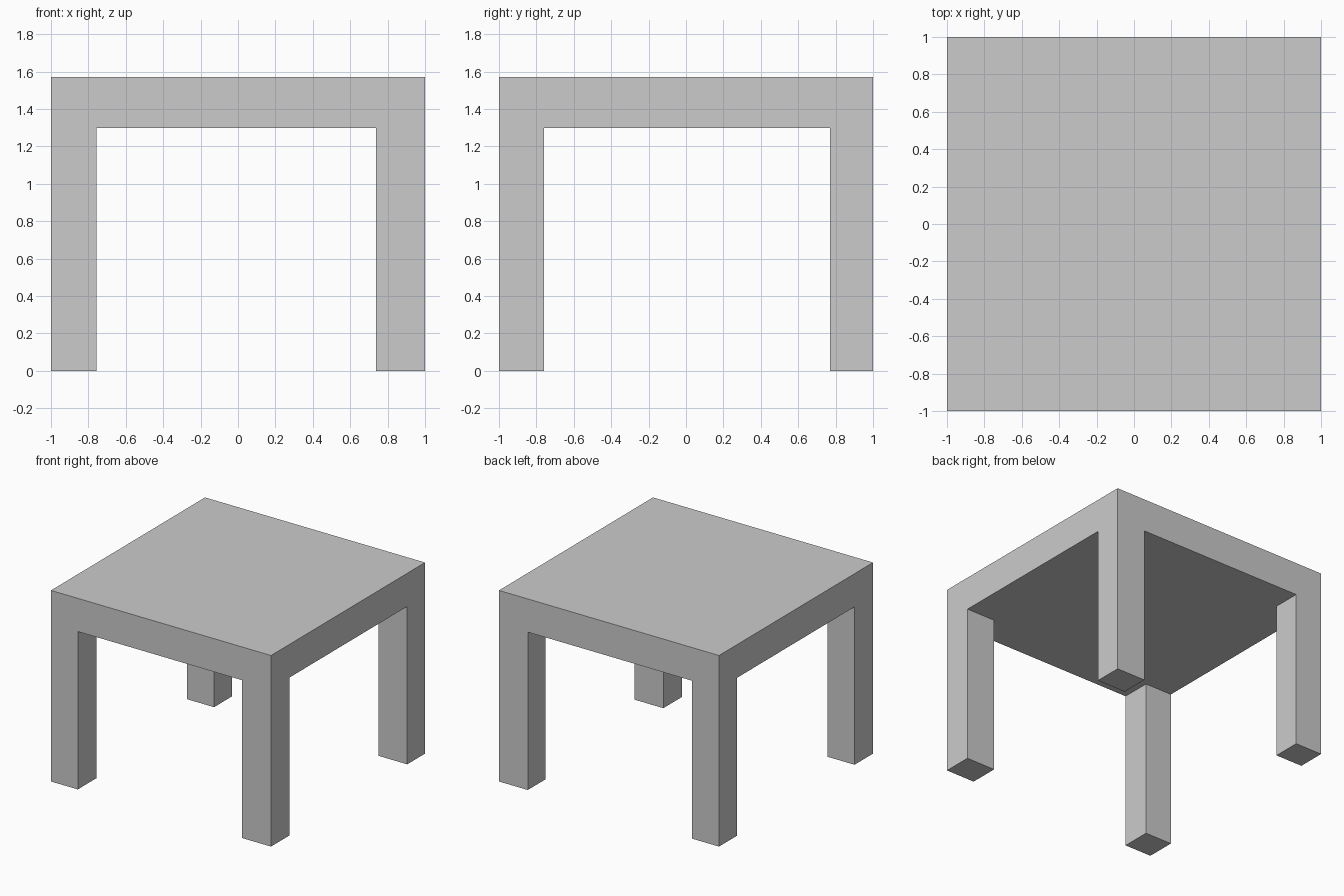
import bpy
import bmesh
import math
from mathutils import Matrix, Vector

if "Cube" in bpy.data.objects:
    bpy.data.objects.remove(bpy.data.objects["Cube"])

TOP, UNDER = 1.57, 1.297
X_CUTS = (-0.756, 0.738)   # inner faces of the left and right legs
Y_CUTS = (-0.76, 0.769)    # inner faces of the front and back legs

bm = bmesh.new()

# Thick table top
bmesh.ops.create_cube(bm, size=1, matrix=Matrix.Translation((0, 0, (TOP + UNDER) / 2))
                      @ Matrix.Diagonal((2, 2, TOP - UNDER, 1)))

# Loop cuts that mark out the leg corners
for axis, cuts in ((Vector((1, 0, 0)), X_CUTS), (Vector((0, 1, 0)), Y_CUTS)):
    for c in cuts:
        bmesh.ops.bisect_plane(bm, geom=bm.verts[:] + bm.edges[:] + bm.faces[:],
                               plane_co=axis * c, plane_no=axis)

# Pull the four corner faces of the underside down into legs
bm.normal_update()
corners = []
for f in bm.faces:
    c = f.calc_center_median()
    if f.normal.z < -0.9 and abs(c.x) > 0.7 and abs(c.y) > 0.7:
        corners.append(f)
new = bmesh.ops.extrude_face_region(bm, geom=corners)["geom"]
for v in new:
    if isinstance(v, bmesh.types.BMVert):
        v.co.z = 0

# Merge flush faces so each side is one clean flat surface
bmesh.ops.dissolve_limit(bm, angle_limit=math.radians(1),
                         verts=bm.verts[:], edges=bm.edges[:])
bmesh.ops.recalc_face_normals(bm, faces=bm.faces[:])

mesh = bpy.data.meshes.new("table")
bm.to_mesh(mesh)
bm.free()
bpy.context.collection.objects.link(bpy.data.objects.new("table", mesh))
